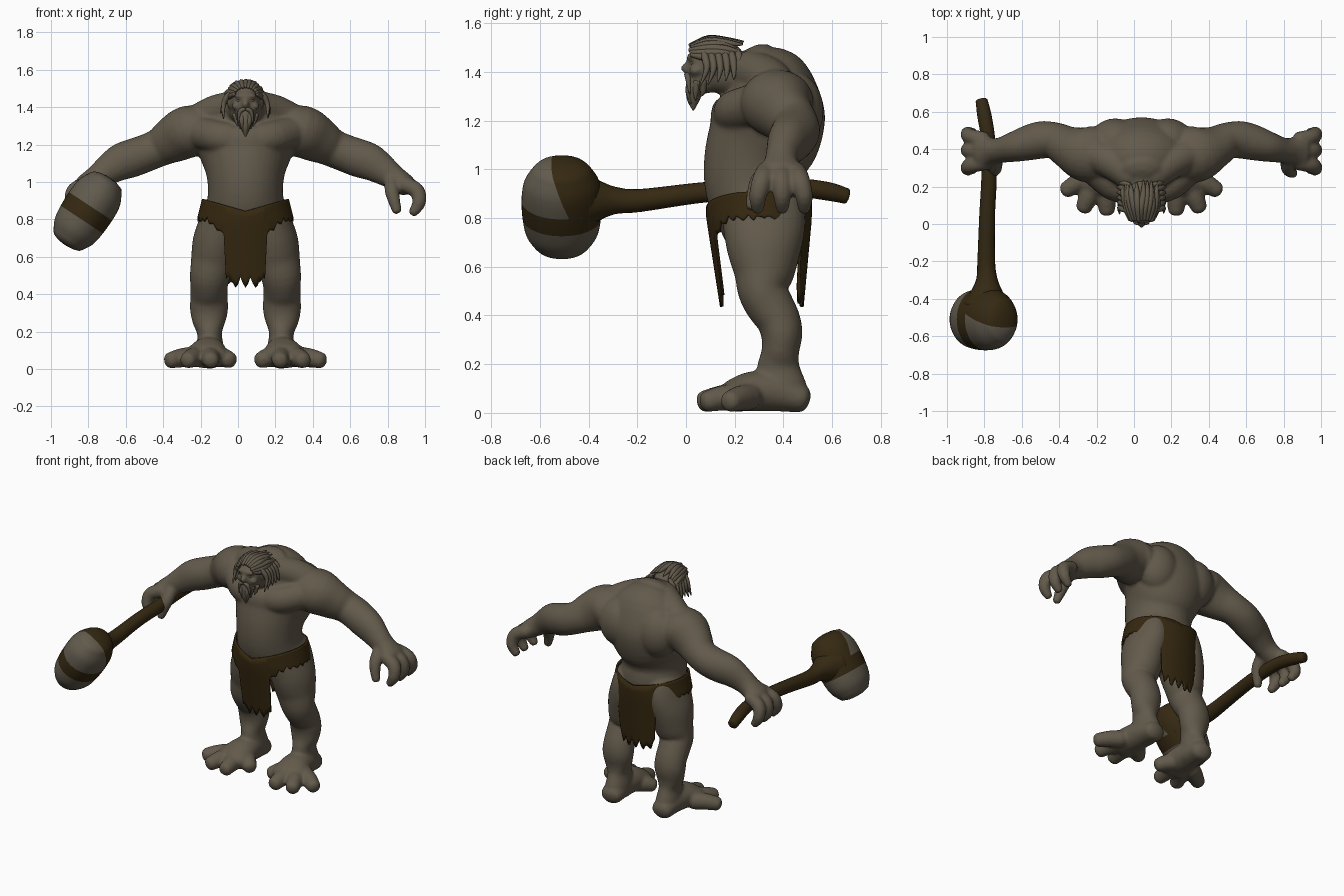
import bpy, bmesh, math, random
from mathutils import Vector, Matrix

random.seed(4)
CX = 0.04  # body centre line
cube = bpy.data.objects.get("Cube")
if cube:
    bpy.data.objects.remove(cube)


def material(name, rgb):
    m = bpy.data.materials.new(name)
    m.use_nodes = True
    m.diffuse_color = (*rgb, 1)
    m.node_tree.nodes["Principled BSDF"].inputs["Base Color"].default_value = (*rgb, 1)
    return m


SKIN = material("grey_brown_skin", (0.122, 0.101, 0.070))
STONE = material("grey_stone", (0.122, 0.104, 0.075))
LEATHER = material("dark_brown_leather", (0.036, 0.021, 0.005))
WOOD = material("dark_brown_wood", (0.036, 0.022, 0.006))


def spline(points, steps):
    """Catmull-Rom through points of any dimension."""
    out = []
    last = len(points) - 1
    for i in range(last):
        a, b, c, d = (points[min(max(i + k, 0), last)] for k in (-1, 0, 1, 2))
        for s in range(steps):
            t = s / steps
            out.append([q + 0.5 * t * (r - p + t * (2 * p - 5 * q + 4 * r - u + t * (3 * (q - r) + u - p)))
                        for p, q, r, u in zip(a, b, c, d)])
    return out + [list(points[-1])]


def tube(bm, points, n=20, steps=4, cap=0.6):
    """Closed tube; each point is x, y, z, first radius, second radius."""
    pts = spline([(*p, p[3]) if len(p) == 4 else p for p in points], steps)
    pos = [Vector(p[:3]) for p in pts]
    whole = (pos[-1] - pos[0]).normalized()
    ref = Vector((0, 0, 1)) if abs(whole.y) > 0.8 else Vector((0, 1, 0))
    sections = []
    for i, p in enumerate(pts):
        t = (pos[min(i + 1, len(pos) - 1)] - pos[max(i - 1, 0)]).normalized()
        ends = [(0, 1)]
        dome = [(math.sin(math.radians(k)), math.cos(math.radians(k))) for k in (30, 60, 82)]
        if i == 0:
            ends = [(-s, c) for s, c in reversed(dome)] + ends
        elif i == len(pts) - 1:
            ends += dome
        for s, c in ends:
            sections.append((pos[i] + t * s * cap * min(p[3], p[4]), t, p[3] * c, p[4] * c))
    rings = []
    for centre, t, ra, rb in sections:
        side = t.cross(ref).normalized()
        up = side.cross(t)
        rings.append([bm.verts.new(centre + side * ra * math.cos(k * math.tau / n) + up * rb * math.sin(k * math.tau / n))
                      for k in range(n)])
    faces = [bm.faces.new(rings[0]), bm.faces.new(rings[-1])]
    for a, b in zip(rings, rings[1:]):
        for k in range(n):
            faces.append(bm.faces.new((a[k], a[(k + 1) % n], b[(k + 1) % n], b[k])))
    bmesh.ops.recalc_face_normals(bm, faces=faces)


def blob(bm, centre, radii):
    bmesh.ops.create_uvsphere(bm, u_segments=24, v_segments=16, radius=1,
                              matrix=Matrix.Translation(centre) @ Matrix.Diagonal((*radii, 1)))


def finish(bm, name, mats, x=0.0):
    mesh = bpy.data.meshes.new(name)
    for f in bm.faces:
        f.smooth = True
    bm.to_mesh(mesh)
    bm.free()
    for m in mats:
        mesh.materials.append(m)
    ob = bpy.data.objects.new(name, mesh)
    ob.location.x = x
    bpy.context.scene.collection.objects.link(ob)
    return ob


# Body: overlapping muscle volumes fused into one skin
bm = bmesh.new()
tube(bm, [(0, .31, .74, .18, .16), (0, .30, .85, .21, .195), (0, .28, .95, .2, .205),
          (0, .29, 1.05, .212, .215), (0, .325, 1.15, .25, .232), (0, .34, 1.25, .28, .23),
          (0, .335, 1.34, .25, .19), (0, .30, 1.41, .18, .145), (0, .28, 1.44, .13, .1)], n=40)
# Head, jaw, brow, nose and neck
blob(bm, (0, .115, 1.435), (.082, .105, .1))
blob(bm, (0, .075, 1.365), (.058, .07, .055))
blob(bm, (0, .025, 1.46), (.062, .024, .017))
blob(bm, (0, .002, 1.415), (.02, .024, .023))
tube(bm, [(0, .13, 1.39, .085, .08), (0, .25, 1.39, .12, .1)])
for s in (-1, 1):
    def limb(points, **kw):
        tube(bm, [(s * p[0], *p[1:]) for p in points], **kw)

    blob(bm, (s * .045, .04, 1.405), (.03, .028, .022))       # cheek
    blob(bm, (s * .085, .12, 1.425), (.015, .03, .035))       # ear
    blob(bm, (s * .14, .44, 1.24), (.14, .125, .16))          # shoulder blade
    # Chest muscle running into the shoulder, and neck muscle
    limb([(.08, .185, 1.23, .085, .075), (.16, .21, 1.245, .085, .08), (.26, .31, 1.27, .09, .09)])
    limb([(.05, .25, 1.41, .08), (.16, .33, 1.375, .09), (.27, .38, 1.315, .09)])
    # Arm
    limb([(.2, .375, 1.275, .12, .145), (.3, .375, 1.27, .14, .15), (.39, .41, 1.225, .125, .115),
          (.46, .445, 1.185, .103, .098), (.53, .45, 1.155, .1, .1), (.6, .435, 1.13, .102, .095),
          (.67, .415, 1.105, .098, .083), (.75, .395, 1.055, .078, .068), (.80, .39, 1.02, .066, .072),
          (.86, .385, .98, .058, .1)], n=28)
    # Fingers and thumb
    for base, tip in ((.45, .485), (.39, .395), (.33, .295)):
        limb([(.84, base, .99, .044), (.915, (base + tip) / 2, .955, .042), (.928, tip, .89, .037),
              (.895, tip, .835, .026)], n=14)
    limb([(.78, .35, 1.01, .04), (.785, .295, .94, .038), (.81, .27, .845, .026)], n=14)
    # Leg
    limb([(.125, .31, .86, .1, .165), (.135, .32, .78, .115, .17), (.155, .32, .68, .127, .155),
          (.172, .32, .58, .12, .128), (.19, .315, .5, .108, .102), (.195, .345, .44, .1, .098),
          (.195, .38, .38, .1, .09), (.195, .393, .32, .102, .085), (.195, .387, .25, .088, .077),
          (.192, .38, .19, .066, .088), (.19, .385, .12, .073, .105), (.19, .4, .06, .075, .105)], n=28)
    # Foot and toes
    limb([(.19, .475, .057, .07, .058), (.195, .37, .085, .082, .08), (.2, .27, .088, .1, .082),
          (.215, .19, .068, .12, .066)], n=24)
    for bx, by, tx, ty in ((.15, .25, .08, .185), (.19, .2, .185, .07),
                           (.26, .2, .31, .085), (.28, .26, .405, .18)):
        limb([(bx, by, .065, .056), ((bx + tx) / 2, (by + ty) / 2, .06, .052), (tx, ty, .046, .044)], n=14)
body = finish(bm, "body", [SKIN], CX)
remesh = body.modifiers.new("fuse", "REMESH")
remesh.mode = "VOXEL"
remesh.voxel_size = 0.01
remesh.use_smooth_shade = True
smooth = body.modifiers.new("soften", "SMOOTH")
smooth.factor = 0.5
smooth.iterations = 6

# Eyes set under the brow
bm = bmesh.new()
for s in (-1, 1):
    blob(bm, (s * .034, .028, 1.437), (.013, .01, .009))
finish(bm, "eyes", [SKIN], CX)

# Hair swept back, with loose locks at the sides
bm = bmesh.new()
blob(bm, (0, .13, 1.45), (.082, .11, .082))
for i in range(13):
    a = math.radians(-84 + 14 * i)
    sx, cz = math.sin(a), math.cos(a)
    j = random.uniform(-.012, .012)
    tube(bm, [(.062 * sx, .015 + abs(j), 1.465 + .045 * cz, .01), (.086 * sx, .09, 1.45 + .083 * cz, .018),
              (.092 * sx + j, .16, 1.45 + .078 * cz, .017), (.1 * sx + j, .225 + j, 1.44 + .075 * cz + j, .004)], n=7)
for s in (-1, 1):
    for k in range(6):
        y, j = .07 + .028 * k, random.uniform(-.02, .02)
        tube(bm, [(s * .065, y, 1.49, .013), (s * .1, y + .01, 1.455, .016),
                  (s * .118, y + .015, 1.41, .013), (s * (.125 + j / 2), y + j, 1.355 + j, .003)], n=7)
finish(bm, "hair", [SKIN], CX)

# Beard and moustache
bm = bmesh.new()
tube(bm, [(0, .045, 1.375, .048, .04), (0, .035, 1.33, .042, .036), (0, .03, 1.285, .024, .026),
          (0, .03, 1.245, .005, .005)], n=12)
for s in (-1, 1):
    tube(bm, [(s * .006, .002, 1.39, .01), (s * .03, .008, 1.375, .012), (s * .042, .015, 1.31, .003)], n=8)
    for k in range(3):
        tube(bm, [(s * (.02 + .018 * k), .02 + .025 * k, 1.36, .016),
                  (s * (.02 + .012 * k), .01 + .03 * k, 1.32, .013),
                  (s * .014 * (k + 1), .02 + .02 * k, 1.27 + .015 * k, .003)], n=7)
finish(bm, "beard", [SKIN], CX)

# Ragged loincloth with long front and back flaps
bm = bmesh.new()
N, ROWS = 120, 10
columns = []
for i in range(N):
    a = math.tau * i / N
    u, c = abs(math.sin(a)), math.cos(a)
    jag = (0, .03, .055, .025)[i % 4] * random.uniform(.5, 1.2)
    if c > 0:
        top, flap, drop = .845 + .065 * u, .41, .25
        rise = .70 + .09 * min(1, (u - flap) / .4) + jag * .5
    else:
        top, flap, drop = .87 + .04 * u, .5, .15
        rise = .62 + .18 * math.sqrt(max(0, u - flap) / (1 - flap)) + jag * .3
    hem = .435 + jag + .2 * max(0, u / flap - .75) if u < flap else rise
    col = []
    for r in range(ROWS + 1):
        z = top + (hem - top) * r / ROWS
        pull = 1 - drop * max(0, .8 - z) / .35
        rx = .232 + .025 * min(1, (top - z) / .1)
        col.append(bm.verts.new((rx * math.sin(a), .3 - .217 * c * pull, z)))
    columns.append(col)
for i in range(N):
    a, b = columns[i], columns[(i + 1) % N]
    for r in range(ROWS):
        bm.faces.new((a[r], a[r + 1], b[r + 1], b[r]))
bmesh.ops.recalc_face_normals(bm, faces=bm.faces)
cloth = finish(bm, "loincloth", [LEATHER], CX)
cloth.modifiers.new("thickness", "SOLIDIFY").thickness = 0.012

# Club handle, flaring into the head
bm = bmesh.new()
tube(bm, [(-.815, .66, .89, .032), (-.80, .58, .91, .038), (-.78, .45, .925, .038), (-.775, .25, .918, .041),
          (-.785, .05, .903, .042), (-.79, -.19, .872, .047), (-.787, -.29, .872, .056),
          (-.787, -.36, .872, .085), (-.79, -.43, .87, .125)], cap=.3)
finish(bm, "club_handle", [WOOD])

# Club head: stone barrel held by a wooden socket and a strap
bm = bmesh.new()
centre, axis = Vector((-.805, -.51, .845)), Vector((.55, 0, .835))
tube(bm, [(*(centre + axis * t), ra, rb) for t, ra, rb in
          ((-.185, .095, .115), (-.12, .126, .15), (0, .138, .165), (.11, .132, .157), (.18, .1, .12))],
     n=48, steps=6, cap=.35)
# Cut the borders of strap and socket so the colours meet in clean lines
slant = axis * .4 + Vector((0, 1, 0))
for point, normal in ((centre - axis * .055, axis), (centre + axis * .03, axis),
                      (centre + Vector((0, .042, 0)), slant)):
    bmesh.ops.bisect_plane(bm, geom=bm.verts[:] + bm.edges[:] + bm.faces[:],
                           plane_co=point, plane_no=normal.normalized())
for f in bm.faces:
    p = f.calc_center_median() - centre
    along = p.dot(axis)
    f.material_index = int(-.055 < along < .03 or (along >= .03 and p.dot(slant) > .042))
finish(bm, "club_head", [STONE, WOOD])
